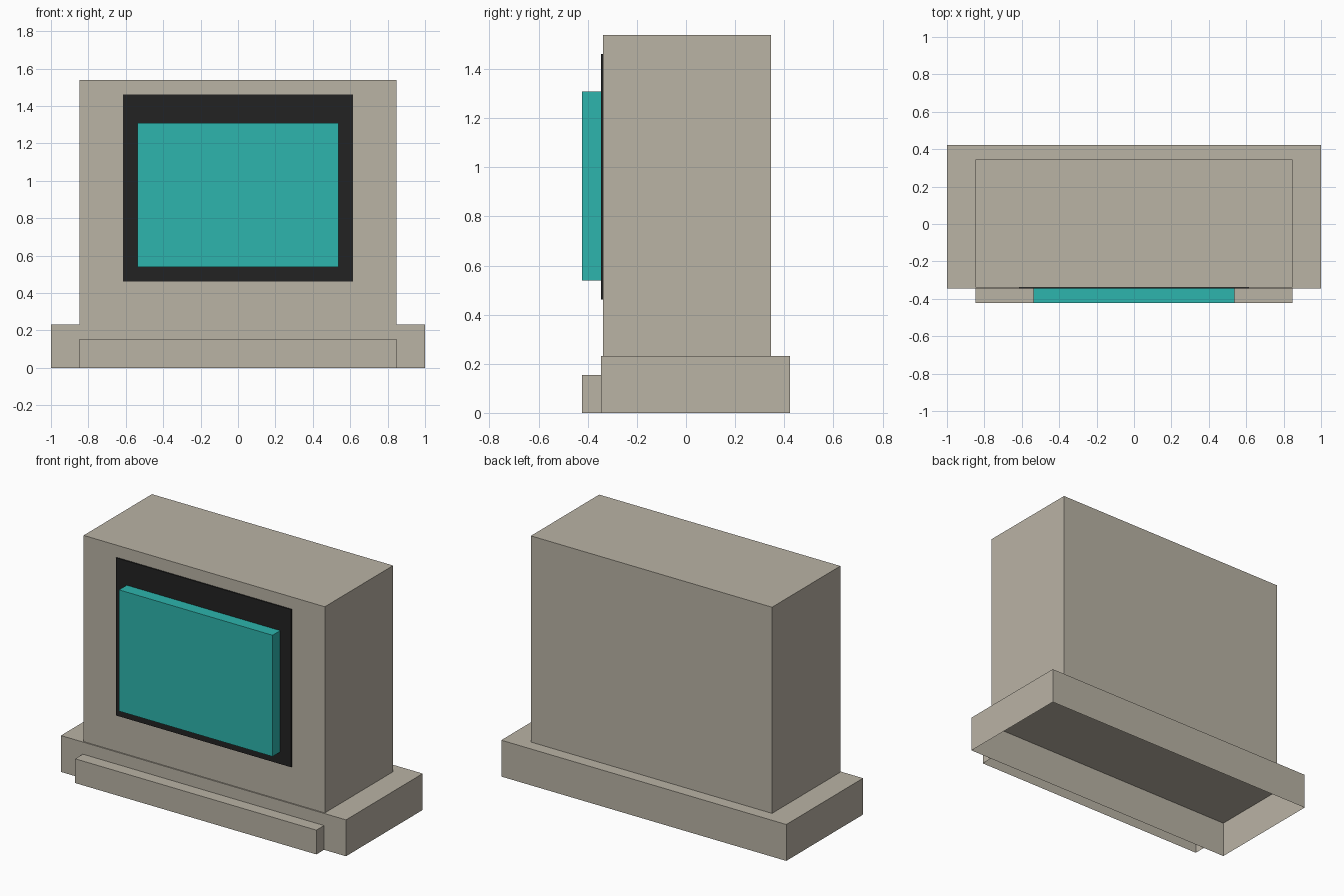
import bpy, bmesh
from mathutils import Vector

if "Cube" in bpy.data.objects:
    bpy.data.objects.remove(bpy.data.objects["Cube"])

U = 2 / 26  # module: the base is 26 modules wide


def linear(c):
    c /= 255
    return c / 12.92 if c <= 0.04045 else ((c + 0.055) / 1.055) ** 2.4


def material(name, rgb):
    m = bpy.data.materials.new(name)
    m.diffuse_color = (*[linear(c) for c in rgb], 1)
    m.use_nodes = True
    m.node_tree.nodes["Principled BSDF"].inputs["Base Color"].default_value = m.diffuse_color
    return m


beige = material("warm_beige", (186, 179, 165))
black = material("soft_black", (34, 34, 34))
teal = material("screen_teal", (45, 181, 173))


def box(name, half_x, y, z, mat, open_sides=()):
    """Box centred on x, sized in modules; faces pointing along open_sides are left out."""
    bm = bmesh.new()
    bmesh.ops.create_cube(bm, size=1)
    bm.normal_update()
    gone = [f for f in bm.faces
            if any(f.normal.dot(Vector(d)) > 0.9 for d in open_sides)]
    bmesh.ops.delete(bm, geom=gone, context='FACES')
    for v in bm.verts:
        v.co = Vector((half_x if v.co.x > 0 else -half_x,
                       y[v.co.y > 0], z[v.co.z > 0])) * U
    me = bpy.data.meshes.new(name)
    bm.to_mesh(me)
    bm.free()
    me.materials.append(mat)
    ob = bpy.data.objects.new(name, me)
    bpy.context.collection.objects.link(ob)
    return ob


DOWN, BACK = (0, 0, -1), (0, 1, 0)

# hollow base, open underneath
box("base", 13, (-4.5, 5.5), (0, 3), beige, [DOWN])
# keyboard ledge in front of the base, also open underneath
box("front_ledge", 11, (-5.5, -4.5), (0, 2), beige, [DOWN, BACK])
# main housing standing on the base
box("housing", 11, (-4.4, 4.5), (3, 20), beige, [DOWN])
# thin black bezel plate
box("bezel", 8, (-4.5, -4.4), (6, 19), black, [BACK])
# raised screen block
box("screen", 7, (-5.5, -4.5), (7, 17), teal, [BACK])
